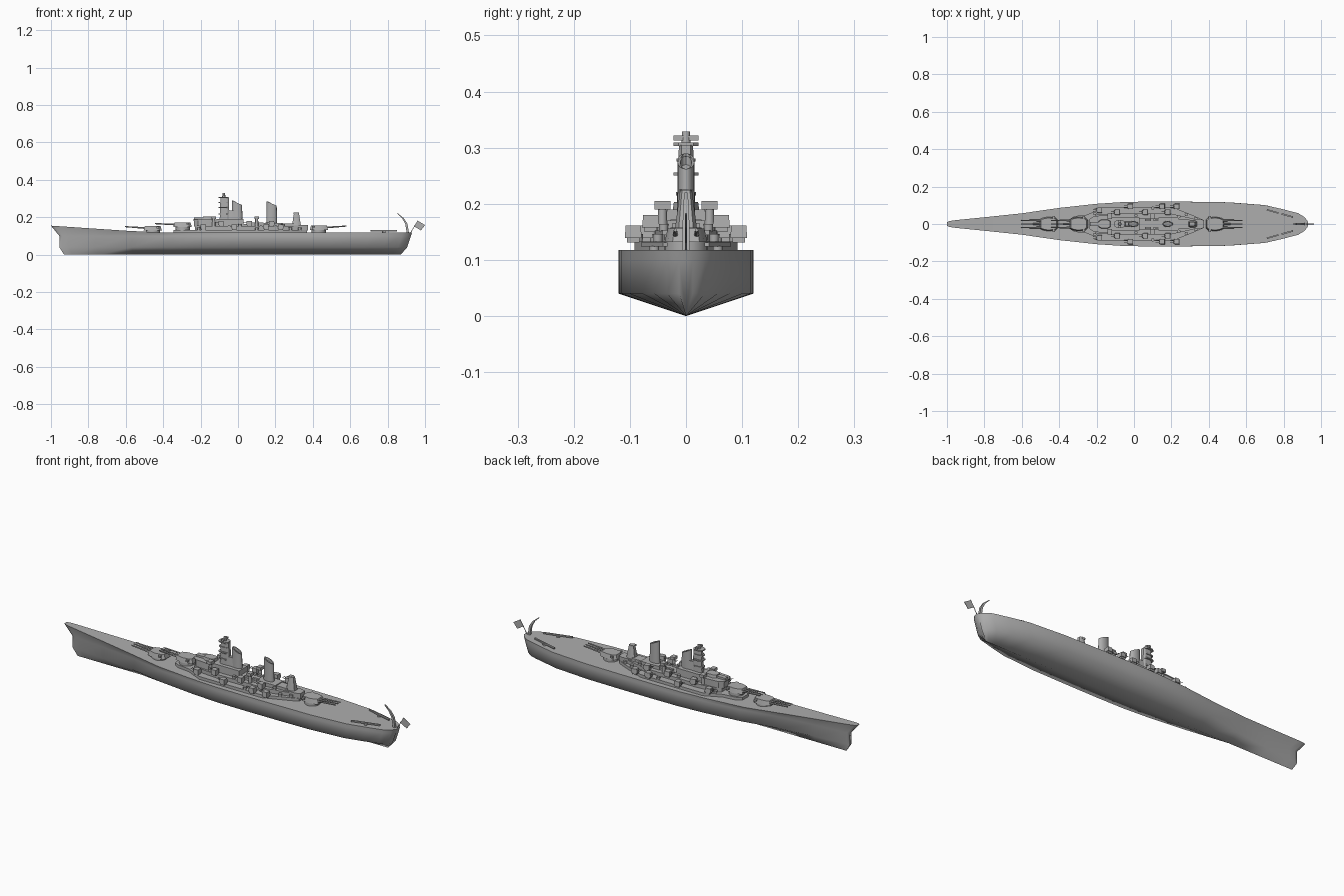
import bpy, bmesh, math
from mathutils import Vector

if "Cube" in bpy.data.objects:
    bpy.data.objects.remove(bpy.data.objects["Cube"])

grey = bpy.data.materials.new("naval grey")
grey.diffuse_color = (0.42, 0.42, 0.42, 1)
grey.use_nodes = True
grey.node_tree.nodes["Principled BSDF"].inputs["Base Color"].default_value = grey.diffuse_color


def finish(name, bm, angle=30):
    bmesh.ops.recalc_face_normals(bm, faces=bm.faces)
    me = bpy.data.meshes.new(name)
    bm.to_mesh(me)
    bm.free()
    me.materials.append(grey)
    ob = bpy.data.objects.new(name, me)
    bpy.context.collection.objects.link(ob)
    bpy.ops.object.select_all(action='DESELECT')
    bpy.context.view_layer.objects.active = ob
    ob.select_set(True)
    bpy.ops.object.shade_smooth_by_angle(angle=math.radians(angle))
    return ob


def loft(name, rings, angle=30):
    """Skin a list of equal-length point rings and cap both ends."""
    bm = bmesh.new()
    vr = [[bm.verts.new(p) for p in r] for r in rings]
    n = len(vr[0])
    for a, b in zip(vr, vr[1:]):
        for i in range(n):
            bm.faces.new((a[i], a[(i + 1) % n], b[(i + 1) % n], b[i]))
    bm.faces.new(vr[0])
    bm.faces.new(vr[-1])
    return finish(name, bm, angle)


def box(name, x0, x1, y0, y1, z0, z1):
    q = [(x0, y0), (x1, y0), (x1, y1), (x0, y1)]
    return loft(name, [[(x, y, z) for x, y in q] for z in (z0, z1)])


def house(name, half, z0, z1, top=1.0):
    """Symmetric deck block from its half outline (x, half width)."""
    out = half + [(x, -y) for x, y in reversed(half)]
    cx = (half[0][0] + half[-1][0]) / 2
    low = [(x, y, z0) for x, y in out]
    high = [(cx + (x - cx) * top, y * top, z1) for x, y in out]
    return loft(name, [low, high])


def rod(name, a, b, r0, r1, n=8):
    a, b = Vector(a), Vector(b)
    q = (b - a).to_track_quat('Z', 'Y')
    ring = lambda c, r: [c + q @ Vector((r * math.cos(2 * math.pi * i / n),
                                         r * math.sin(2 * math.pi * i / n), 0)) for i in range(n)]
    return loft(name, [ring(a, r0), ring(b, r1)], 50)


# Hull: stations of deck x and half width, each carried down to the keel
stations = [(-1, .010), (-.985, .016), (-.95, .021), (-.8, .036), (-.6, .057), (-.4, .086),
            (-.2, .108), (-.05, .118), (.1, .12), (.3, .119), (.5, .116), (.7, .101),
            (.8, .078), (.88, .057), (.915, .034), (.93, .012)]
levels = [(None, -1, .93), (.1, -.955, .925), (.04, -.955, .905), (0, -.93, .87)]
rings = []
for x, w in stations:
    flare = min(1, .55 + .45 * (x + 1) / .6)
    deck = .118 + .037 * max(0, (-x - .45) / .55)
    side = []
    for k, (z, xa, xb) in enumerate(levels):
        px = xa + (x + 1) / 1.93 * (xb - xa)
        side.append((px, w * (1, flare, flare, 0)[k], deck if z is None else z))
    rings.append(side + [(p[0], -p[1], p[2]) for p in reversed(side[:-1])])
loft("hull", rings, 76)

# Superstructure decks
house("main_deckhouse", [(-.345, .025), (-.32, .042), (-.25, .05), (-.16, .092), (.2, .092),
                         (.33, .04), (.37, .022)], .115, .133)
house("upper_deckhouse", [(-.23, .03), (-.2, .05), (-.1, .058), (.2, .055), (.29, .035), (.35, .02)],
      .13, .152)
house("forward_bridge", [(-.235, .022), (-.215, .04), (-.14, .045), (-.1, .03)], .15, .183)
house("bridge_roof", [(-.24, .024), (-.215, .042), (-.14, .048), (-.11, .03)], .183, .188)
house("conning_tower", [(-.19, .016), (-.175, .024), (-.14, .024), (-.125, .016)], .186, .203, .9)
box("bridge_rangefinder", -.235, -.15, -.012, .012, .186, .198)
box("tower_base", -.115, .03, -.034, .034, .15, .19)
box("midship_house", .03, .15, -.03, .03, .15, .163)
box("aft_funnel_base", .13, .24, -.034, .034, .15, .17)
box("aft_director_house", .23, .3, -.024, .024, .15, .166)

# Main tower with platforms and range finder
house("command_tower", [(-.098, .009), (-.088, .015), (-.055, .015), (-.045, .009)], .185, .305, .85)
house("tower_buttress", [(-.07, .012), (-.02, .014), (.0, .012)], .185, .235, .75)
for z, w in ((.215, .018), (.25, .022), (.275, .017), (.303, .022)):
    house("tower_platform", [(-.104, w * .6), (-.09, w), (-.062, w), (-.052, w * .6)], z, z + .006)
box("tower_rangefinder", -.083, -.07, -.022, .022, .313, .322)
rod("tower_cap", (-.076, 0, .305), (-.076, 0, .329), .009, .007, 10)


# Funnels with oval section and sloped mouths
def funnel(name, cx, z0, zf, za):
    n = 16
    def ring(f, rx, ry):
        pts = []
        for i in range(n):
            a = 2 * math.pi * i / n
            c = math.cos(a)
            pts.append((cx + rx * c, ry * math.sin(a), f(c)))
        return pts
    slope = lambda c: (zf + za) / 2 + (za - zf) / 2 * c
    loft(name, [ring(lambda c: z0, .029, .016), ring(slope, .027, .015),
                ring(slope, .021, .010), ring(lambda c: slope(c) - .015, .021, .010)], 40)


funnel("forward_funnel", -.005, .18, .29, .265)
funnel("aft_funnel", .18, .16, .285, .262)

# Aft mast tower
house("aft_mast", [(.287, .014), (.3, .021), (.325, .021), (.338, .014)], .145, .225, .5)
box("aft_mast_head", .296, .315, -.012, .012, .218, .226)
house("aft_mast_foot", [(.27, .024), (.35, .028), (.375, .02)], .13, .158)


# Triple gun turrets
def turret(name, cx, z, foot, d, rise):
    rod(name + "_barbette", (cx, 0, foot), (cx, 0, z), .038, .038, 20)
    plan = [(-.048, .022), (-.035, .034), (.005, .038), (.035, .032), (.05, .024)]
    house(name + "_body", [(cx + d * x, y) for x, y in plan], z, z + .024, .86)
    box(name + "_rangefinder", cx - d * .033, cx - d * .02, -.042, .042, z + .012, z + .021)
    for y in (-.019, 0, .019):
        rod(name + "_gun", (cx + d * .035, y, z + .013), (cx + d * .148, y, z + .013 + rise),
            .0048, .003)


turret("fore_turret", -.455, .129, .112, -1, .008)
turret("raised_turret", -.295, .148, .112, -1, .005)
turret("stern_turret", .432, .132, .112, 1, .008)

# Paired fittings on both sides
for s in (-1, 1):
    def pair(name, cx, cy, hx, hy, z0, z1):
        box(name, cx - hx, cx + hx, s * cy - hy, s * cy + hy, z0, z1)

    def mount(cx, cy, z):
        pair("gun_mount_base", cx, cy, .012, .011, z, z + .01)
        half = [(-.016, .010), (-.008, .015), (.015, .015)]
        out = half + [(x, -y) for x, y in reversed(half)]
        loft("gun_mount", [[(cx + x * k, s * cy + y * k, h) for x, y in out]
                           for k, h in ((1, z + .008), (.9, z + .03))])
        for dy in (-.006, .006):
            rod("mount_gun", (cx - .01, s * cy + dy, z + .02),
                (cx - .034, s * cy + dy, z + .025), .0018, .0014, 6)

    for cx in (-.02, .15, .228):
        mount(cx, .094, .131)
    mount(-.185, .074, .131)
    for cx in (-.09, .06, .18):
        mount(cx, .063, .15)
    # Directors and light gun tubs
    for cx in (-.13, .10):
        rod("director_stand", (cx, s * .042, .15), (cx, s * .042, .19), .009, .008, 10)
        pair("director", cx, .042, .012, .014, .19, .205)
    for cx, cy, z in ((-.21, .056, .132), (.1, .085, .132), (.28, .05, .132), (.33, .03, .132),
                      (.01, .045, .15), (.24, .04, .15)):
        rod("light_gun_tub", (cx, s * cy, z), (cx, s * cy, z + .014), .008, .009, 10)
    # Ship boats amidships
    for cx in (.075, .12):
        pair("ship_boat", cx, .022, .017, .006, .162, .172)
    # Stern catapult
    a, b = Vector((.71, s * .076)), Vector((.85, s * .037))
    n = Vector((-(b - a).y, (b - a).x)).normalized() * .004
    plan = [a - n, b - n, b + n, a + n]
    loft("catapult", [[(p.x, p.y, z) for p in plan] for z in (.124, .131)])
    m = (a + b) / 2
    rod("catapult_pivot", (m.x, m.y, .116), (m.x, m.y, .125), .009, .009, 10)

# Stern crane: a bent tapering jib
path = [(.908, .116, .006), (.9, .165, .006), (.882, .195, .005), (.853, .22, .003)]
loft("stern_crane", [[(x - r, -r, z), (x + r, -r, z), (x + r, r, z), (x - r, r, z)]
                     for x, z, r in path])

# Ensign staff and flag
rod("flag_staff", (.922, 0, .116), (.962, 0, .183), .0018, .0015, 6)
flag = [(.94, .152), (.962, .181), (1.0, .158), (.978, .13)]
loft("flag", [[(x, y, z) for x, z in flag] for y in (-.001, .001)])
